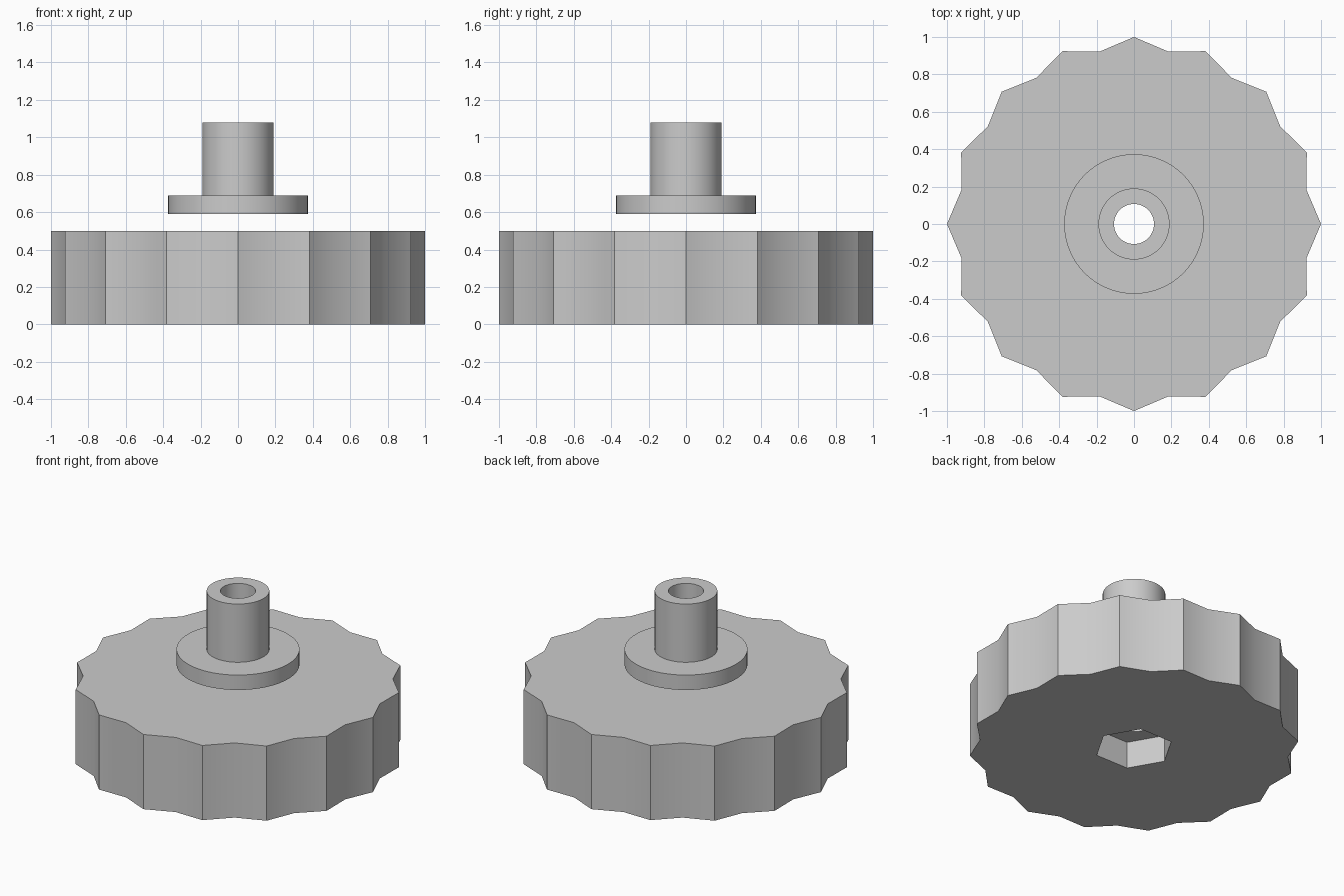
import bpy, bmesh
from math import radians, pi, sin, cos

if "Cube" in bpy.data.objects:
    bpy.data.objects.remove(bpy.data.objects["Cube"])

grey = bpy.data.materials.new("plain grey")
grey.use_nodes = True
grey.diffuse_color = (0.6, 0.6, 0.6, 1)
grey.node_tree.nodes["Principled BSDF"].inputs["Base Color"].default_value = (0.6, 0.6, 0.6, 1)

LOBES = 16
BORE = 0.107


def circle(radius, count):
    return [(radius * cos(2 * pi * i / count), radius * sin(2 * pi * i / count)) for i in range(count)]


def make(name, bm):
    bmesh.ops.recalc_face_normals(bm, faces=bm.faces)
    mesh = bpy.data.meshes.new(name)
    bm.to_mesh(mesh)
    bm.free()
    mesh.materials.append(grey)
    obj = bpy.data.objects.new(name, mesh)
    bpy.context.collection.objects.link(obj)
    return obj


def prism(name, outline, bottom, top):
    bm = bmesh.new()
    face = bm.faces.new([bm.verts.new((x, y, bottom)) for x, y in outline])
    grown = bmesh.ops.extrude_face_region(bm, geom=[face])["geom"]
    verts = [g for g in grown if isinstance(g, bmesh.types.BMVert)]
    bmesh.ops.translate(bm, verts=verts, vec=(0, 0, top - bottom))
    return make(name, bm)


def lathe(name, profile, steps=96):
    bm = bmesh.new()
    verts = [bm.verts.new((r, 0, z)) for r, z in profile]
    edges = [bm.edges.new((verts[i - 1], v)) for i, v in enumerate(verts)]
    bmesh.ops.spin(bm, geom=verts + edges, cent=(0, 0, 0), axis=(0, 0, 1),
                   angle=2 * pi, steps=steps, use_merge=True)
    bmesh.ops.remove_doubles(bm, verts=bm.verts, dist=1e-5)
    return make(name, bm)


def activate(obj):
    bpy.ops.object.select_all(action='DESELECT')
    obj.select_set(True)
    bpy.context.view_layer.objects.active = obj


def cut(obj, cutter):
    cutter.hide_render = True
    mod = obj.modifiers.new("cut", 'BOOLEAN')
    mod.operation = 'DIFFERENCE'
    mod.solver = 'EXACT'
    mod.object = cutter
    activate(obj)
    bpy.ops.object.modifier_apply(modifier=mod.name)
    bpy.data.objects.remove(cutter)


# Knob wheel: pointed tips with shallow valleys halfway between them
tips = circle(1, LOBES * 2)
outline = [(x * k, y * k) for (x, y), k in zip(tips, [1, 0.94] * LOBES)]
wheel = prism("knob_wheel", outline, 0, 0.5)

# Hexagonal nut pocket underneath, then the bore through the middle
cut(wheel, prism("nut_pocket_cutter", circle(0.24, 6), -0.1, 0.18))
cut(wheel, prism("bore_cutter", circle(BORE, 96), -0.2, 0.7))

# Flanged bushing floating above the wheel
bushing = lathe("flanged_bushing", [(BORE, 0.59), (0.373, 0.59), (0.373, 0.69),
                                    (0.19, 0.69), (0.19, 1.08), (BORE, 1.08)])

for part in (wheel, bushing):
    activate(part)
    bpy.ops.object.shade_smooth_by_angle(angle=radians(30))
